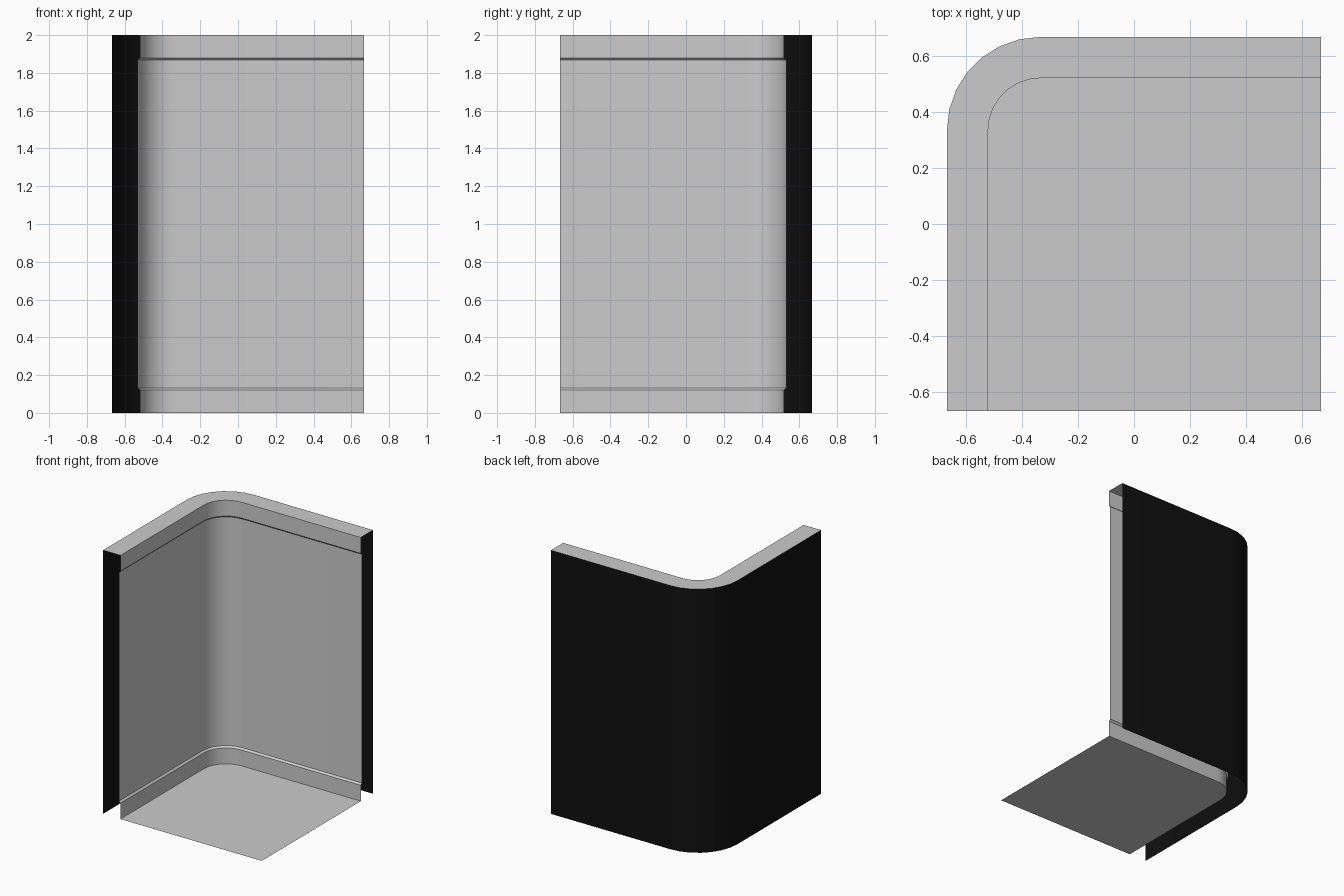
import bpy, math

if "Cube" in bpy.data.objects:
    bpy.data.objects.remove(bpy.data.objects["Cube"])

H = 2 / 3          # half width of the module
C = 1 / 3          # corner arc centre at (-C, C)
SEGS = 7           # facets around the rounded corner

black = bpy.data.materials.new("black")
black.diffuse_color = (0.005, 0.005, 0.005, 1)
black.use_nodes = True
black.node_tree.nodes["Principled BSDF"].inputs["Base Color"].default_value = black.diffuse_color


def plan(d):
    """L-shaped plan line with rounded corner, at distance d from the centre."""
    r = d - C
    arc = []
    for i in range(SEGS + 1):
        a = math.pi - i * math.pi / 2 / SEGS
        arc.append((-C + r * math.cos(a), C + r * math.sin(a)))
    return [(-d, -H)] + arc + [(H, d)]


def make(name, verts, faces, mat=None):
    mesh = bpy.data.meshes.new(name)
    mesh.from_pydata(verts, [], faces)
    obj = bpy.data.objects.new(name, mesh)
    bpy.context.collection.objects.link(obj)
    if mat:
        mesh.materials.append(mat)
    bpy.context.view_layer.objects.active = obj
    obj.select_set(True)
    bpy.ops.object.shade_smooth_by_angle(angle=math.radians(30))
    obj.select_set(False)
    return obj


def sweep(name, profile, mat=None):
    """Sweep a (distance, z) profile along the L-shaped plan."""
    verts = [(x, y, z) for d, z in profile for x, y in plan(d)]
    n = len(plan(H))
    faces = [(k * n + i, k * n + i + 1, (k + 1) * n + i + 1, (k + 1) * n + i)
             for k in range(len(profile) - 1) for i in range(n - 1)]
    return make(name, verts, faces, mat)


# Inside of the wall: skirting, panel and top trim with chamfered edges
sweep("skirting", [(0.52, 0), (0.52, 0.12), (0.533, 0.133)])
sweep("inner_wall", [(0.533, 0.133), (0.533, 1.867)])
sweep("top_trim", [(0.533, 1.867), (0.52, 1.88), (0.52, 2)])

# Flat top of the wall and black outer skin (ends and underside stay open)
sweep("wall_top", [(0.52, 2), (H, 2)])
sweep("outer_shell", [(H, 2), (H, 0)], black)

# Floor panel inside the corner
outline = [(x, y, 0) for x, y in plan(0.52)] + [(H, -H, 0)]
make("floor", outline[::-1], [tuple(range(len(outline)))])
